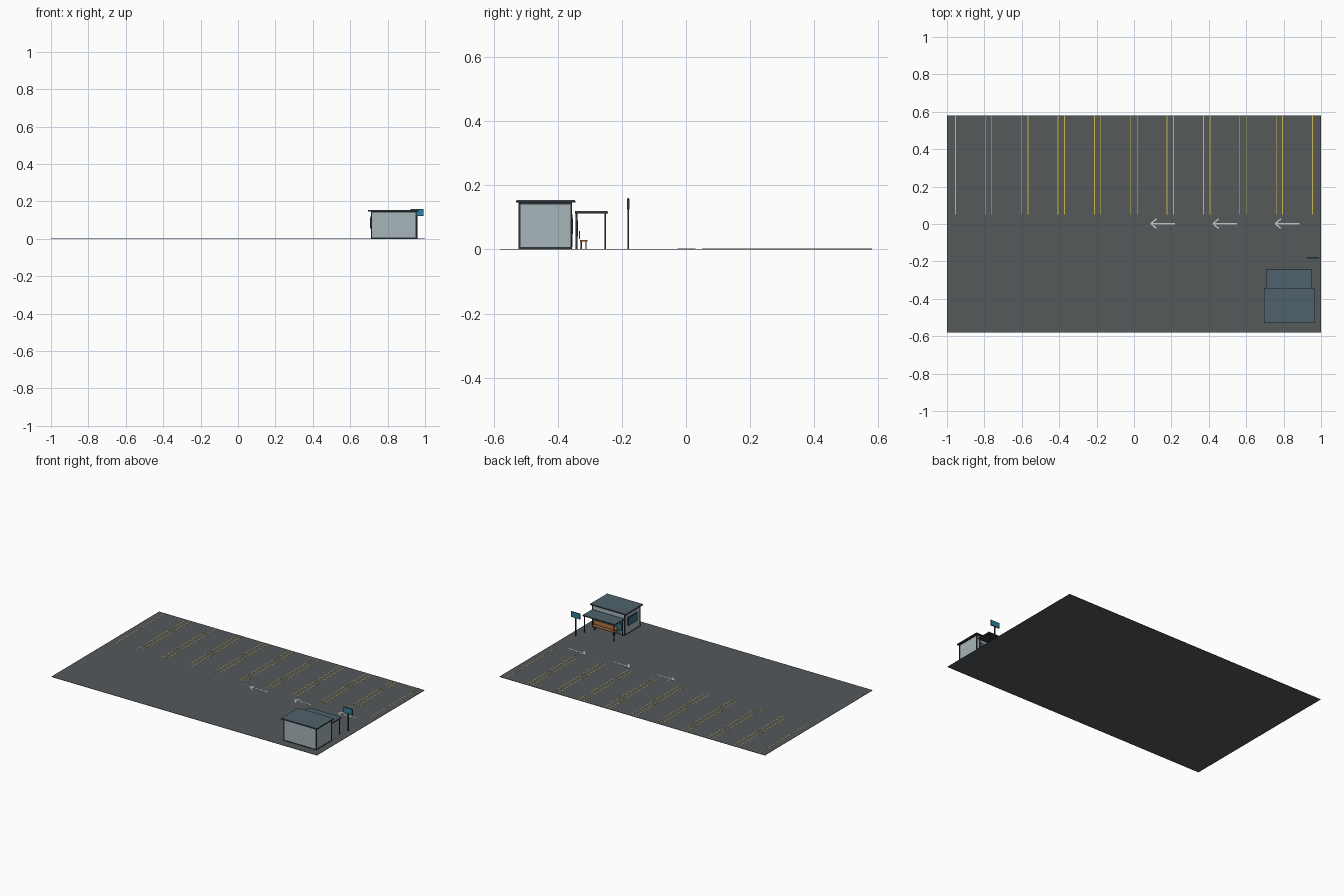
import bpy, bmesh, math
from mathutils import Matrix, Vector

if "Cube" in bpy.data.objects:
    bpy.data.objects.remove(bpy.data.objects["Cube"])


def material(name, r, g, b):
    m = bpy.data.materials.new(name)
    m.diffuse_color = (r, g, b, 1)
    m.use_nodes = True
    m.node_tree.nodes["Principled BSDF"].inputs["Base Color"].default_value = m.diffuse_color
    return m


ASPHALT = material("asphalt", 0.09, 0.10, 0.105)
YELLOW = material("yellow_paint", 0.65, 0.5, 0.08)
WHITE = material("white_paint", 0.75, 0.75, 0.72)
WALL = material("wall_panel", 0.38, 0.46, 0.48)
ROOF = material("roof_sheet", 0.08, 0.12, 0.15)
DARK = material("dark_metal", 0.03, 0.035, 0.04)
GLASS = material("glass", 0.05, 0.16, 0.23)
BLUE = material("sign_blue", 0.03, 0.22, 0.35)
WOOD = material("bench_wood", 0.5, 0.18, 0.05)


def boxes(name, spans, mat):
    """One object made from boxes given as (x0, x1, y0, y1, z0, z1)."""
    bm = bmesh.new()
    for x0, x1, y0, y1, z0, z1 in spans:
        centre = Vector(((x0 + x1) / 2, (y0 + y1) / 2, (z0 + z1) / 2))
        size = Matrix.Diagonal((x1 - x0, y1 - y0, z1 - z0, 1))
        bmesh.ops.create_cube(bm, size=1, matrix=Matrix.Translation(centre) @ size)
    return finish(name, bm, mat)


def finish(name, bm, mat):
    mesh = bpy.data.meshes.new(name)
    bm.to_mesh(mesh)
    bm.free()
    mesh.materials.append(mat)
    ob = bpy.data.objects.new(name, mesh)
    bpy.context.collection.objects.link(ob)
    return ob


def posts(name, spots, r, z0, z1, mat):
    """Square posts centred on (x, y) spots."""
    return boxes(name, [(x - r, x + r, y - r, y + r, z0, z1) for x, y in spots], mat)


G = 0.002          # top of the paving
P = G + 0.0008     # top of the paint

# Paving
boxes("paving", [(-1, 1, -0.58, 0.58, 0, G)], ASPHALT)

# Ten parking bays, each with a line on both sides
for i in range(10):
    c = -0.875 + i * 0.1944
    boxes(f"bay_lines_{i + 1}",
          [(c + s * 0.08 - 0.002, c + s * 0.08 + 0.002, 0.05, 0.58, G, P) for s in (-1, 1)], YELLOW)

# Lane arrows pointing left
for i, tip in enumerate((0.09, 0.422, 0.755)):
    bm = bmesh.new()
    for length, angle in ((0.13, 0), (0.04, 40), (0.04, -40)):
        m = (Matrix.Translation((tip, 0.002, (G + P) / 2))
             @ Matrix.Rotation(math.radians(angle), 4, 'Z')
             @ Matrix.Translation((length / 2, 0, 0))
             @ Matrix.Diagonal((length, 0.007, P - G, 1)))
        bmesh.ops.create_cube(bm, size=1, matrix=m)
    finish(f"lane_arrow_{i + 1}", bm, WHITE)

# Booth walls with dark corner posts and base trim
X0, X1, Y0, Y1 = 0.712, 0.953, -0.52, -0.357
boxes("booth_walls", [(X0, X1, Y0, Y1, G, 0.146)], WALL)
posts("booth_corner_posts", [(x, y) for x in (X0 + 0.001, X1 - 0.001)
                             for y in (Y0 + 0.001, Y1 - 0.001)], 0.003, G, 0.146, DARK)
e = 0.0015
boxes("booth_trim", [(X0 - e, X1 + e, Y0 - e, Y1 + e, a, b)
                     for a, b in ((G, 0.007), (0.141, 0.146))], DARK)

# Booth roof: dark fascia under a thin sheet
boxes("booth_roof_fascia", [(0.695, 0.965, -0.53, -0.345, 0.146, 0.151)], DARK)
boxes("booth_roof", [(0.696, 0.964, -0.529, -0.346, 0.151, 0.154)], ROOF)

# Side window, lane-side window and door
boxes("side_window_frame", [(0.707, 0.712, -0.49, -0.39, 0.055, 0.112)], DARK)
boxes("side_window_glass", [(0.7055, 0.708, -0.484, -0.396, 0.06, 0.107)], GLASS)
boxes("lane_window_frame", [(0.82, 0.92, -0.357, -0.353, 0.048, 0.097)], DARK)
boxes("lane_window_glass", [(0.825, 0.915, -0.354, -0.352, 0.053, 0.092)], GLASS)
boxes("booth_door", [(0.735, 0.79, -0.358, -0.3545, 0.007, 0.11)], GLASS)

# Waiting shelter
boxes("shelter_roof_fascia", [(0.706, 0.951, -0.347, -0.244, 0.113, 0.117)], DARK)
boxes("shelter_roof", [(0.707, 0.95, -0.346, -0.245, 0.117, 0.12)], ROOF)
posts("shelter_posts", [(x, y) for x in (0.718, 0.94) for y in (-0.342, -0.252)],
      0.0028, G, 0.113, DARK)
boxes("shelter_glass", [(0.721, 0.937, -0.3395, -0.337, 0.04, 0.09)], GLASS)

# Bench
boxes("bench_seat", [(0.75, 0.925, -0.33, -0.308, 0.025, 0.03)], WOOD)
boxes("bench_back", [(0.75, 0.925, -0.334, -0.331, 0.032, 0.058)], WOOD)
posts("bench_legs", [(x, y) for x in (0.765, 0.91) for y in (-0.327, -0.312)],
      0.0018, G, 0.026, DARK)

# Roadside sign
posts("sign_post", [(0.957, -0.18)], 0.0028, G, 0.13, DARK)
boxes("sign_frame", [(0.923, 0.991, -0.182, -0.178, 0.122, 0.16)], DARK)
boxes("sign_panel", [(0.926, 0.988, -0.1835, -0.1765, 0.125, 0.157)], BLUE)
